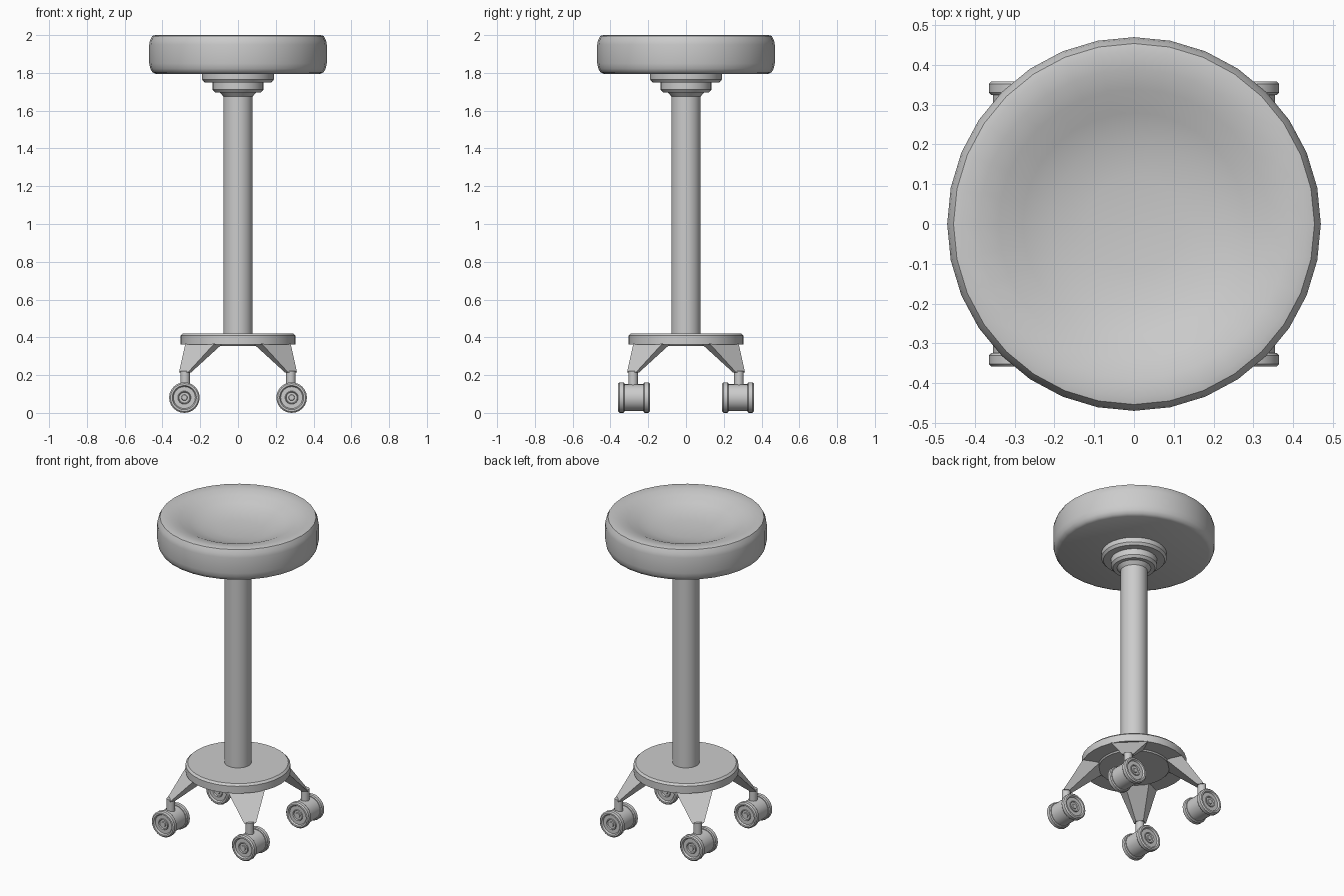
import bpy, bmesh, math
from mathutils import Matrix, Vector

if "Cube" in bpy.data.objects:
    bpy.data.objects.remove(bpy.data.objects["Cube"])


def finish(bm, name, angle=30):
    bmesh.ops.recalc_face_normals(bm, faces=bm.faces)
    me = bpy.data.meshes.new(name)
    bm.to_mesh(me)
    bm.free()
    me.shade_smooth()
    me.set_sharp_from_angle(angle=math.radians(angle))
    ob = bpy.data.objects.new(name, me)
    bpy.context.collection.objects.link(ob)
    return ob


def lathe(name, profile, segs=32, matrix=Matrix(), angle=30):
    """Revolve (radius, z) points around z; radius 0 closes to a pole."""
    bm = bmesh.new()
    rings = []
    for r, z in profile:
        if r == 0:
            rings.append([bm.verts.new((0, 0, z))] * segs)
        else:
            rings.append([bm.verts.new((r * math.cos(a), r * math.sin(a), z))
                          for a in (2 * math.pi * i / segs for i in range(segs))])
    for a, b in zip(rings, rings[1:]):
        for i in range(segs):
            j = (i + 1) % segs
            bm.faces.new(list(dict.fromkeys((a[i], a[j], b[j], b[i]))))
    bm.transform(matrix)
    return finish(bm, name, angle)


# Dished round seat
lathe("seat", [(0, 1.795), (0.435, 1.795), (0.453, 1.803), (0.464, 1.822), (0.47, 1.85),
               (0.47, 1.95), (0.466, 1.972), (0.454, 1.996), (0.435, 2.0), (0.39, 1.995),
               (0.34, 1.981), (0.28, 1.954), (0.21, 1.931), (0.12, 1.919), (0, 1.915)],
      angle=45)

# Stepped collar under the seat
lathe("seat_collar", [(0, 1.80), (0.19, 1.80), (0.19, 1.765), (0.178, 1.75),
                      (0.135, 1.75), (0.135, 1.712), (0.122, 1.697),
                      (0.098, 1.697), (0.078, 1.676), (0, 1.676)])

# Column
lathe("column", [(0, 0.40), (0.078, 0.40), (0.078, 1.71), (0, 1.71)])

# Base plate with a shallow disc beneath
lathe("base_plate", [(0, 0.355), (0.205, 0.355), (0.212, 0.363), (0.305, 0.363),
                     (0.305, 0.409), (0.293, 0.421), (0, 0.421)])


def leg(name, angle):
    """Tapered bracket pointing outward along the diagonal."""
    bm = bmesh.new()
    bmesh.ops.create_cube(bm, size=2)
    for v in bm.verts:
        x, y, z = v.co
        if z > 0:
            v.co = Vector((0.283, 0.11 * y, 0.37) if x > 0 else (0.195, 0.07 * y, 0.36))
        else:
            v.co = Vector((0.408, 0.034 * y, 0.215) if x > 0 else (0.372, 0.022 * y, 0.215))
    bm.transform(Matrix.Rotation(angle, 4, 'Z'))
    return finish(bm, name)


# Caster wheel profile: two flanges, narrower drum, ringed hubs
half = [(0, 0.078), (0.014, 0.078), (0.016, 0.072), (0.028, 0.072), (0.032, 0.078),
        (0.035, 0.074), (0.058, 0.074), (0.064, 0.084), (0.074, 0.084),
        (0.081, 0.077), (0.081, 0.056), (0.076, 0.050), (0.071, 0.050)]
wheel = half + [(r, -z) for r, z in reversed(half)]

for k, (sx, sy) in enumerate(((1, 1), (-1, 1), (-1, -1), (1, -1)), 1):
    leg(f"leg_{k}", math.atan2(sy, sx))
    lathe(f"caster_stem_{k}", [(0, 0.12), (0.025, 0.12), (0.025, 0.222), (0, 0.222)],
          16, Matrix.Translation((0.28 * sx, 0.28 * sy, 0)))
    lathe(f"caster_wheel_{k}", wheel, 24,
          Matrix.Translation((0.284 * sx, 0.275 * sy, 0.081)) @ Matrix.Rotation(math.pi / 2, 4, 'X'))
